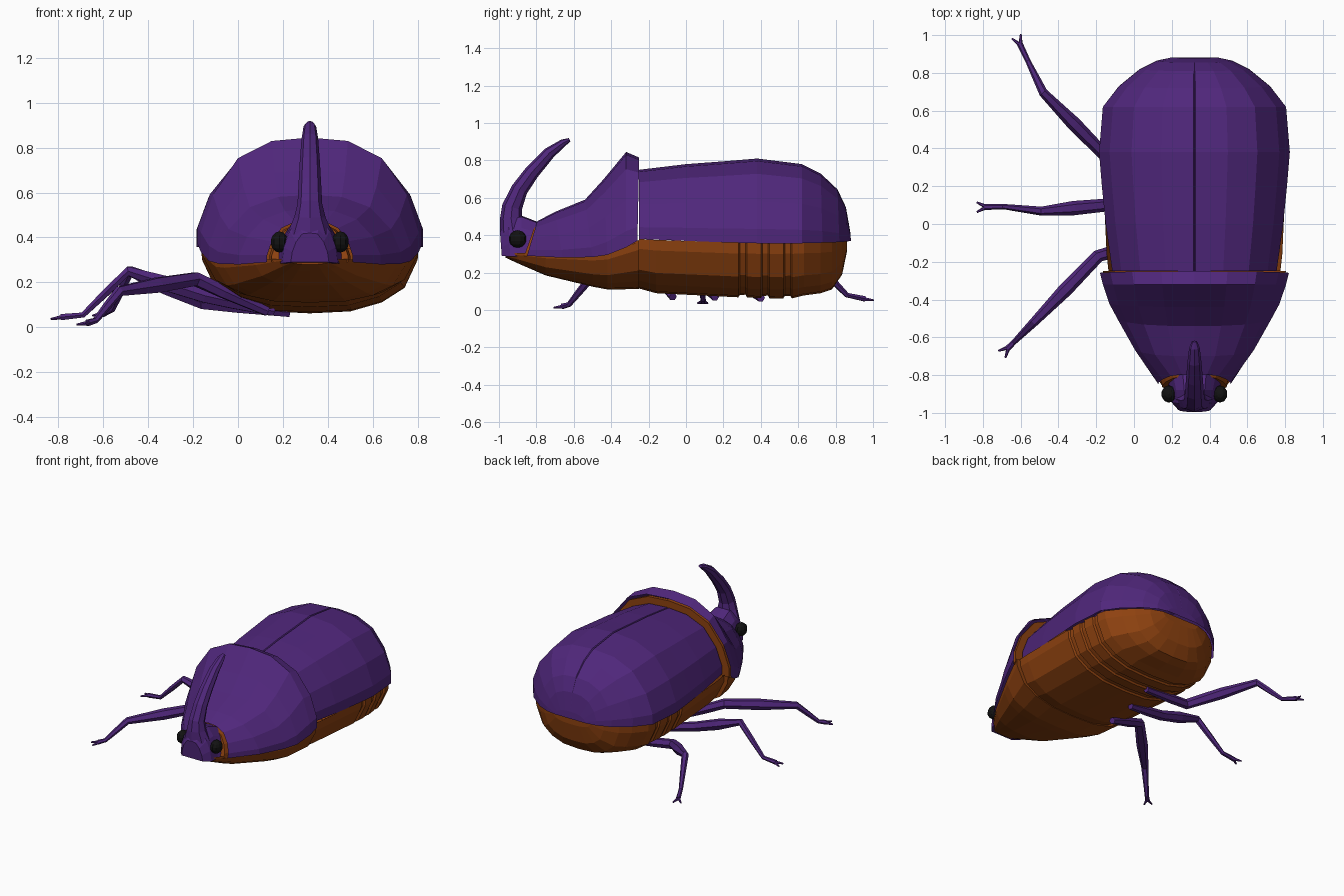
import bpy, bmesh, math
from mathutils import Vector

CX = 0.32  # body centre line


def material(name, rgb):
    m = bpy.data.materials.new(name)
    m.diffuse_color = (*rgb, 1)
    return m


PURPLE = material("purple shell", (0.08, 0.02, 0.2))
ORANGE = material("burnt orange", (0.27, 0.054, 0.005))
BLACK = material("eye black", (0.006, 0.006, 0.006))


def make(name, rings, mat, closed, caps):
    """Skin a list of equal-length point rings."""
    bm = bmesh.new()
    vs = [[bm.verts.new(p) for p in r] for r in rings]
    n = len(vs[0])
    for a, b in zip(vs, vs[1:]):
        for i in range(n if closed else n - 1):
            j = (i + 1) % n
            bm.faces.new((a[i], a[j], b[j], b[i]))
    for flag, ring in zip(caps, (vs[0], vs[-1])):
        if flag:
            bm.faces.new(ring)
    bmesh.ops.recalc_face_normals(bm, faces=bm.faces)
    me = bpy.data.meshes.new(name)
    bm.to_mesh(me)
    bm.free()
    me.materials.append(mat)
    ob = bpy.data.objects.new(name, me)
    bpy.context.collection.objects.link(ob)
    return ob


def arch_loft(name, prof, stations, mat, closed=False, caps=(0, 0)):
    """Half profile mirrored over x; station = y at base, y at crest, half width, z base, z crest."""
    full = [(-u, v) for u, v in prof] + [p for p in reversed(prof) if p[0] > 0]
    rings = [[(CX + u * w, yb + (yt - yb) * v, z0 + (z1 - z0) * v) for u, v in full]
             for yb, yt, w, z0, z1 in stations]
    return make(name, rings, mat, closed, caps)


def tube(name, pts, mat, side=None, n=6):
    """Sweep an ellipse; point = x, y, z, radius sideways, radius in plane."""
    P = [Vector(p[:3]) for p in pts]
    rings = []
    for i, p in enumerate(pts):
        t = (P[min(i + 1, len(P) - 1)] - P[max(i - 1, 0)]).normalized()
        s = Vector(side) if side else t.cross(Vector((0, 0, 1))).normalized()
        u = t.cross(s).normalized()
        rings.append([P[i] + s * p[3] * math.cos(a) + u * p[4] * math.sin(a)
                      for a in (2 * math.pi * k / n for k in range(n))])
    return make(name, rings, mat, True, (1, 1))


DOME = [(1, 0), (1, 0.17), (0.89, 0.5), (0.66, 0.82), (0.35, 0.97), (0, 1)]
SEAMED = DOME[:-1] + [(0.012, 1), (0, 0.982)]
HULL = [(1, 0), (0.99, 0.2), (0.87, 0.62), (0.66, 0.84), (0.38, 0.97), (0, 1)]

# wing cases
arch_loft("wing_cases", SEAMED, [
    (-0.25, -0.25, 0.435, 0.38, 0.75), (0, 0, 0.47, 0.37, 0.78),
    (0.2, 0.2, 0.49, 0.362, 0.795), (0.38, 0.38, 0.505, 0.357, 0.81),
    (0.62, 0.62, 0.485, 0.357, 0.78), (0.73, 0.72, 0.4, 0.36, 0.73),
    (0.82, 0.81, 0.29, 0.363, 0.645), (0.865, 0.855, 0.2, 0.367, 0.55),
    (0.882, 0.878, 0.12, 0.37, 0.42)], PURPLE, caps=(0, 1))

# thorax shield with raised rear ridge
arch_loft("thorax_shield", DOME, [
    (-0.85, -0.795, 0.19, 0.29, 0.475), (-0.66, -0.70, 0.315, 0.28, 0.525),
    (-0.5, -0.54, 0.405, 0.283, 0.59), (-0.42, -0.44, 0.45, 0.295, 0.70),
    (-0.32, -0.32, 0.485, 0.335, 0.845), (-0.26, -0.25, 0.5, 0.37, 0.815)], PURPLE)

# orange membranes behind and in front of the shield
arch_loft("neck_membrane", DOME, [
    (-0.285, -0.285, 0.485, 0.35, 0.795), (-0.26, -0.26, 0.485, 0.36, 0.795)],
    ORANGE, True, (1, 1))
arch_loft("head_membrane", DOME, [
    (-0.865, -0.805, 0.17, 0.29, 0.46), (-0.82, -0.77, 0.18, 0.29, 0.465)],
    ORANGE, True, (1, 1))

# underside of the thorax
arch_loft("thorax_underside", HULL, [(y, y, w, a, b) for y, w, a, b in (
    (-0.965, 0.09, 0.3, 0.28), (-0.9, 0.14, 0.305, 0.25), (-0.75, 0.245, 0.3, 0.185),
    (-0.5, 0.385, 0.3, 0.125), (-0.42, 0.425, 0.31, 0.11), (-0.25, 0.485, 0.375, 0.112))],
    ORANGE, caps=(1, 1))

# abdomen with three grooves
belly = [(-0.25, 0.455, 0.38, 0.115), (-0.16, 0.465, 0.375, 0.09)]
for y, w, zb in ((0.3, 0.485, 0.068), (0.42, 0.485, 0.063), (0.54, 0.475, 0.062)):
    belly += [(y - 0.02, w, 0.36, zb), (y - 0.012, w - 0.012, 0.36, zb + 0.012),
              (y + 0.018, w - 0.014, 0.36, zb + 0.014), (y + 0.026, w, 0.36, zb)]
belly += [(0.63, 0.46, 0.36, 0.078), (0.72, 0.39, 0.36, 0.09), (0.78, 0.325, 0.362, 0.11),
          (0.835, 0.24, 0.365, 0.19), (0.862, 0.15, 0.368, 0.32)]
arch_loft("abdomen", HULL, [(y, y, w, a, b) for y, w, a, b in belly], ORANGE, caps=(0, 1))

# head
arch_loft("head", [(1, 0), (0.92, 0.35), (0.72, 0.7), (0.4, 0.97), (0, 1)],
          [(-0.985, -0.995, 0.085, 0.29, 0.42), (-0.94, -0.95, 0.125, 0.285, 0.49),
           (-0.88, -0.88, 0.135, 0.285, 0.505), (-0.83, -0.79, 0.155, 0.29, 0.47)],
          PURPLE, True, (1, 1))

# curved horn
tube("horn", [(CX, *p) for p in (
    (-0.925, 0.42, 0.1, 0.07), (-0.935, 0.49, 0.07, 0.06), (-0.93, 0.55, 0.055, 0.054),
    (-0.89, 0.645, 0.05, 0.045), (-0.825, 0.735, 0.045, 0.04), (-0.73, 0.84, 0.037, 0.032),
    (-0.655, 0.895, 0.028, 0.02), (-0.622, 0.91, 0.014, 0.01))], PURPLE, (1, 0, 0), 8)

# eyes
for s, label in ((-1, "left"), (1, "right")):
    bpy.ops.mesh.primitive_uv_sphere_add(segments=10, ring_count=7, radius=1,
                                         location=(CX + s * 0.136, -0.9, 0.38))
    eye = bpy.context.object
    eye.name = label + "_eye"
    eye.scale = (0.04, 0.047, 0.047)
    eye.data.materials.append(BLACK)

# legs, on one side only: hip, thigh end, knee, ankle, foot
LEGS = {
    "front_leg": [(0.13, -0.07, 0.07), (-0.19, -0.17, 0.215), (-0.53, -0.52, 0.16),
                  (-0.635, -0.625, 0.03), (-0.67, -0.66, 0.02)],
    "middle_leg": [(0.16, 0.155, 0.07), (-0.15, 0.1, 0.14), (-0.49, 0.068, 0.25),
                   (-0.69, 0.092, 0.055), (-0.79, 0.09, 0.045)],
    "rear_leg": [(0.23, 0.4, 0.065), (-0.15, 0.36, 0.11), (-0.48, 0.695, 0.25),
                 (-0.56, 0.86, 0.08), (-0.605, 0.955, 0.06)],
}
for name, pts in LEGS.items():
    hip, thigh, knee, ankle, foot = map(Vector, pts)
    sections = [(hip, 0.022), (hip.lerp(thigh, 0.6), 0.032), (thigh, 0.034),
                (thigh.lerp(knee, 0.5), 0.038), (knee, 0.024),
                (knee.lerp(ankle, 0.5), 0.019), (ankle, 0.014), (foot, 0.016)]
    tube(name, [(*p, r, r) for p, r in sections], PURPLE)
    d = (foot - ankle)
    d.z = 0
    d.normalize()
    across = Vector((-d.y, d.x, 0))
    for s in (-1, 1):  # forked claw
        tip = foot + d * 0.042 + across * s * 0.026 - Vector((0, 0, 0.008))
        tube(name + "_claw", [(*(foot - d * 0.01), 0.012, 0.012), (*tip, 0.005, 0.005)], PURPLE)
